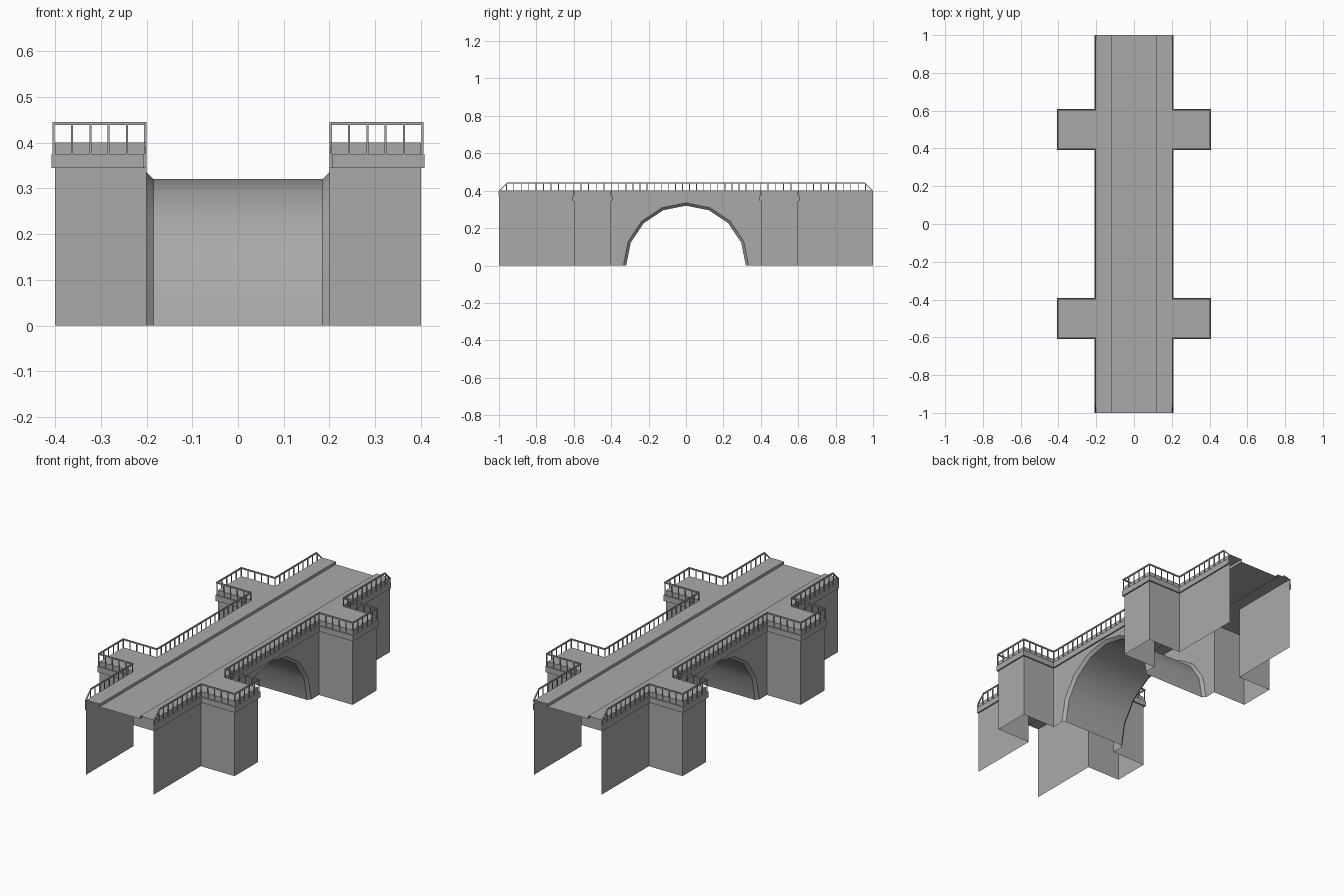
import bpy
import math

if "Cube" in bpy.data.objects:
    bpy.data.objects.remove(bpy.data.objects["Cube"], do_unlink=True)

GREY = (0.4, 0.4, 0.4, 1)
stone = bpy.data.materials.new("stone_grey")
stone.use_nodes = True
stone.diffuse_color = GREY
stone.node_tree.nodes["Principled BSDF"].inputs["Base Color"].default_value = GREY

HALF, PIER, LEN = 0.2, 0.4, 1.0          # half width, pier reach, half length
P0, P1 = 0.4, 0.6                        # pier start and end along the bridge
WALL_TOP, LEDGE_TOP, WALK, ROAD = 0.345, 0.375, 0.40, 0.385
KERB = 0.12
ARCH, BARREL, CHAMFER = 0.335, 0.32, 0.015


def make(name, verts, faces, smooth=False):
    """Half model on +x, mirrored to the other side."""
    mesh = bpy.data.meshes.new(name)
    mesh.from_pydata(verts, [], faces)
    mesh.materials.append(stone)
    obj = bpy.data.objects.new(name, mesh)
    bpy.context.collection.objects.link(obj)
    mirror = obj.modifiers.new("mirror", "MIRROR")
    mirror.use_clip = True
    if smooth:
        bpy.ops.object.select_all(action='DESELECT')
        bpy.context.view_layer.objects.active = obj
        obj.select_set(True)
        bpy.ops.object.shade_smooth_by_angle(angle=math.radians(30))
    return obj


def grid(rows, closed=False, caps=False):
    """Skin a list of point rows; returns verts and faces."""
    n = len(rows[0])
    verts = [p for row in rows for p in row]
    faces = []
    for i in range(len(rows) - 1):
        for j in range(n if closed else n - 1):
            k = (j + 1) % n
            faces.append((i * n + j, i * n + n + j, i * n + n + k, i * n + k))
    if caps:
        last = (len(rows) - 1) * n
        faces.append(tuple(range(n)))
        faces.append(tuple(last + j for j in reversed(range(n))))
    return verts, faces


def outline(end=LEN):
    """Plan of one side, with a sign telling which way a pier corner faces in y."""
    half = [(HALF, P0, -1), (PIER, P0, -1), (PIER, P1, 1), (HALF, P1, 1), (HALF, end, 0)]
    return [(x, -y, -s) for x, y, s in reversed(half)] + half


def sweep(path, profile, **kw):
    """Sweep an (offset, height) profile along the plan; path adds a drop per point."""
    rows = [[(x + d, y + s * d, z - drop) for d, z in profile]
            for (x, y, s), drop in path]
    return grid(rows, **kw)


def level(points):
    return [(p, 0) for p in points]


# side walls, following the piers, with the arch opening in the middle bay
plan = outline()
verts, faces = sweep(level(plan), [(0, 0), (0, WALL_TOP)])
middle = len(plan) // 2 - 1
faces.pop(middle)
first = len(verts)
angles = [math.pi * i / 8 for i in range(9)]
verts += [(HALF, -P0, WALL_TOP), (HALF, -P0, 0)]
verts += [(HALF, -ARCH * math.cos(a), ARCH * math.sin(a)) for a in angles]
verts += [(HALF, P0, 0), (HALF, P0, WALL_TOP)]
faces.append(tuple(range(first, len(verts))))
make("side_walls", verts, faces)

# vault with chamfered mouth
section = [(HALF, ARCH), (HALF - CHAMFER, BARREL), (0, BARREL)]
rows = [[(x, r * math.cos(a), r * math.sin(a)) for x, r in section] for a in angles]
make("arch_vault", *grid(rows), smooth=True)

# projecting ledge and the low kerb wall above it
LEDGE = 0.008
make("ledge", *sweep(level(plan), [(0, WALL_TOP), (LEDGE, WALL_TOP),
                                   (LEDGE, LEDGE_TOP), (0, LEDGE_TOP)],
                     closed=True, caps=True))
make("walkway_edge", *sweep(level(plan), [(0, LEDGE_TOP), (0, WALK)]))

# road, kerb and raised walkway
make("road", [(0, -LEN, ROAD), (KERB, -LEN, ROAD), (KERB, LEN, ROAD), (0, LEN, ROAD)],
     [(0, 1, 2, 3)])
make("kerb", [(KERB, -LEN, ROAD), (KERB, -LEN, WALK), (KERB, LEN, WALK), (KERB, LEN, ROAD)],
     [(0, 1, 2, 3)])
walk = [(x, y, WALK) for x, y, s in plan] + [(KERB, LEN, WALK), (KERB, -LEN, WALK)]
make("walkway", walk, [tuple(range(len(walk)))])

# handrail, sloping down at both ends
RAIL_LOW, RAIL_TOP, RAIL_W, SLOPE = 0.438, 0.445, 0.006, 0.045
bend = outline(LEN - SLOPE)
path = [(plan[0], SLOPE)] + level(bend) + [(plan[-1], SLOPE)]
make("handrail", *sweep(path, [(0, RAIL_LOW), (RAIL_W, RAIL_LOW),
                               (RAIL_W, RAIL_TOP), (0, RAIL_TOP)],
                        closed=True, caps=True))

# evenly spaced railing posts
verts, faces = [], []
T = 0.0022


def post(x, y):
    top = min(RAIL_LOW, RAIL_LOW - (abs(y) - LEN + SLOPE)) + T
    ring = [(x - T, y - T), (x + T, y - T), (x + T, y + T), (x - T, y + T)]
    v, f = grid([[(px, py, z) for px, py in reversed(ring)] for z in (LEDGE_TOP, top)],
                closed=True)
    base = len(verts)
    verts.extend(v)
    faces.extend(tuple(i + base for i in q) for q in f)


d = RAIL_W / 2
line = [(x + d, y + s * d) for x, y, s in plan]
for (xa, ya), (xb, yb) in zip(line, line[1:]):
    count = round(math.hypot(xb - xa, yb - ya) / 0.038)
    for i in range(count):
        t = i / count
        post(xa + (xb - xa) * t, ya + (yb - ya) * t)
post(line[-1][0], line[-1][1] - T)
make("railing_posts", verts, faces)
